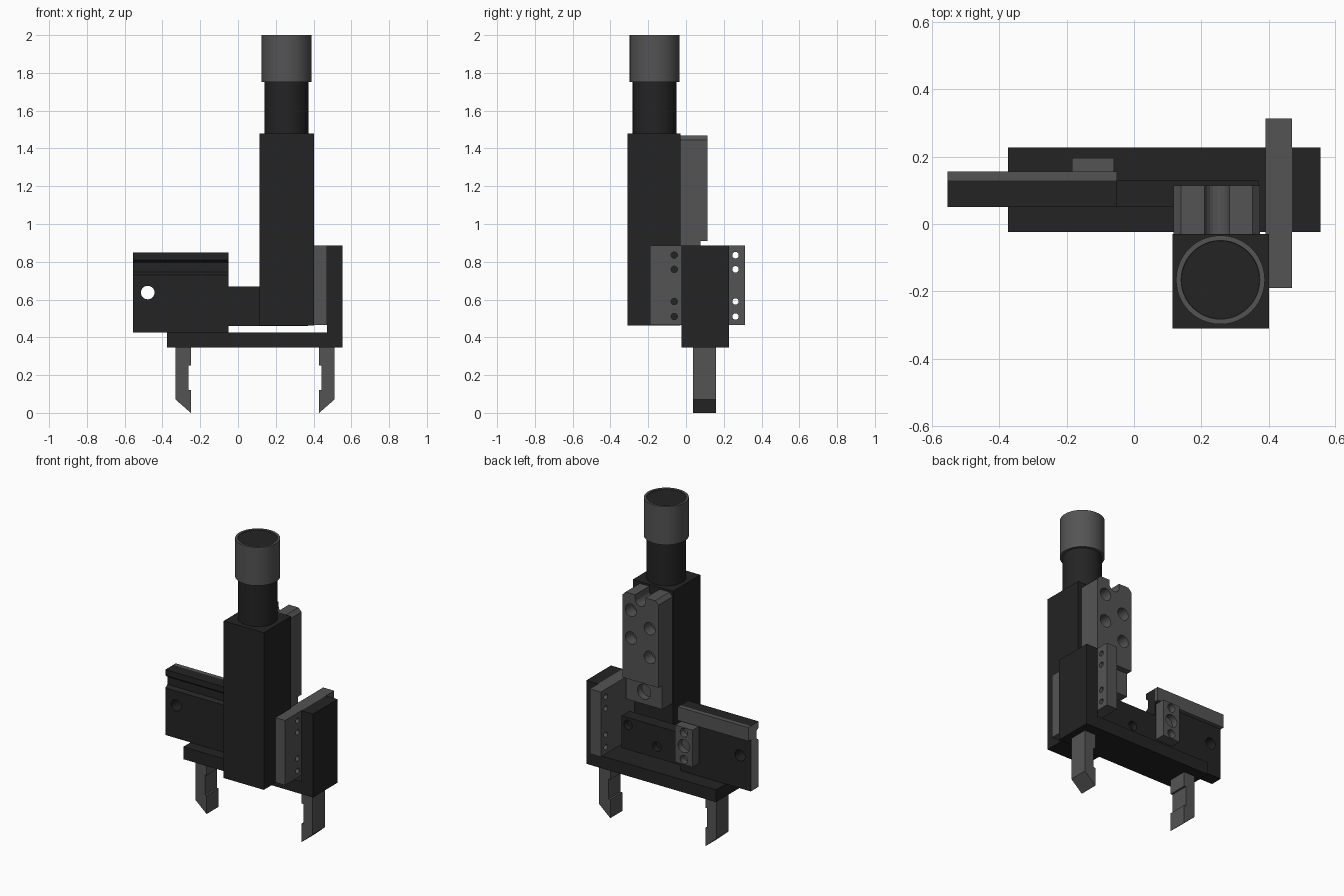
import bpy, bmesh, math
from mathutils import Matrix, Vector

if "Cube" in bpy.data.objects:
    bpy.data.objects.remove(bpy.data.objects["Cube"])


def material(name, v):
    m = bpy.data.materials.new(name)
    m.diffuse_color = (v, v, v, 1)
    m.use_nodes = True
    m.node_tree.nodes["Principled BSDF"].inputs["Base Color"].default_value = m.diffuse_color
    return m


DARK = material("black anodised", 0.017)
GREY = material("grey metal", 0.088)
LIGHT = material("light cut end", 0.2)


def finish(name, bm, mat):
    bmesh.ops.recalc_face_normals(bm, faces=bm.faces)
    me = bpy.data.meshes.new(name)
    bm.to_mesh(me)
    bm.free()
    ob = bpy.data.objects.new(name, me)
    bpy.context.collection.objects.link(ob)
    if mat:
        me.materials.append(mat)
    return ob


def prism(name, pts, axis, lo, hi, mat):
    """Extrude a profile along x (pts are y,z) or y (pts are x,z)."""
    bm = bmesh.new()
    at = (lambda a, b: (lo, a, b)) if axis == 'x' else (lambda a, b: (a, lo, b))
    face = bm.faces.new([bm.verts.new(at(a, b)) for a, b in pts])
    ext = bmesh.ops.extrude_face_region(bm, geom=[face])["geom"]
    off = Vector((hi - lo, 0, 0)) if axis == 'x' else Vector((0, hi - lo, 0))
    bmesh.ops.translate(bm, vec=off, verts=[v for v in ext if isinstance(v, bmesh.types.BMVert)])
    return finish(name, bm, mat)


def box(name, x, y, z, mat):
    return prism(name, [(x[0], z[0]), (x[1], z[0]), (x[1], z[1]), (x[0], z[1])], 'y', y[0], y[1], mat)


def drill(ob, axis, holes, lo, hi):
    """Cut round holes (u, z, radius) along x or y between lo and hi."""
    bm = bmesh.new()
    rot = Matrix.Rotation(math.pi / 2, 4, 'Y' if axis == 'x' else 'X')
    mid = (lo + hi) / 2
    for u, z, r in holes:
        pos = (mid, u, z) if axis == 'x' else (u, mid, z)
        bmesh.ops.create_cone(bm, cap_ends=True, segments=24, radius1=r, radius2=r,
                              depth=hi - lo, matrix=Matrix.Translation(pos) @ rot)
    cutter = finish("hole_cutter", bm, None)
    cutter.hide_render = True
    mod = ob.modifiers.new("holes", 'BOOLEAN')
    mod.operation, mod.solver, mod.object = 'DIFFERENCE', 'EXACT', cutter
    bpy.context.view_layer.objects.active = ob
    bpy.ops.object.modifier_apply(modifier=mod.name)
    bpy.data.objects.remove(cutter)


def lathe(name, prof, centre, mat, n=48):
    """Spin (radius, z) points around a vertical axis; the profile is closed."""
    bm = bmesh.new()
    rings = []
    for i in range(n):
        a = 2 * math.pi * i / n
        rings.append([bm.verts.new((centre[0] + r * math.cos(a), centre[1] + r * math.sin(a), z))
                      for r, z in prof])
    for i in range(n):
        p, q = rings[i], rings[(i + 1) % n]
        for j in range(len(prof)):
            k = (j + 1) % len(prof)
            bm.faces.new((p[j], q[j], q[k], p[k]))
    ob = finish(name, bm, mat)
    smooth(ob)
    return ob


def smooth(ob):
    bpy.ops.object.select_all(action='DESELECT')
    ob.select_set(True)
    bpy.context.view_layer.objects.active = ob
    bpy.ops.object.shade_smooth_by_angle(angle=math.radians(35))


# Column with motor neck and hollow cap
box("column", (0.115, 0.402), (-0.31, -0.03), (0.463, 1.48), DARK)
C = (0.257, -0.166)
bm = bmesh.new()
bmesh.ops.create_cone(bm, cap_ends=True, segments=48, radius1=0.116, radius2=0.116, depth=0.525,
                      matrix=Matrix.Translation((C[0], C[1], 1.7325)))
smooth(finish("motor_neck", bm, DARK))
lathe("motor_cap", [(0.114, 1.752), (0.132, 1.752), (0.132, 2.0), (0.117, 2.0), (0.114, 1.98)], C, GREY)

# L-shaped base with upright
prism("base_bracket", [(-0.375, 0.345), (0.554, 0.345), (0.554, 0.885), (0.47, 0.885),
                       (0.47, 0.425), (-0.375, 0.425)], 'y', -0.024, 0.228, DARK)

# Side plate with two columns of screw holes
side = box("side_plate", (0.391, 0.47), (-0.19, 0.313), (0.465, 0.885), GREY)
drill(side, 'x', [(y, z, 0.017) for y in (-0.062, 0.262) for z in (0.51, 0.59, 0.76, 0.835)], 0.38, 0.48)

# Rear mounting plate: chamfered top corners, U notch, staggered holes
notch = [(0.247 + 0.037 * math.cos(a), 1.44 - 0.037 * math.sin(a))
         for a in [math.pi * i / 10 for i in range(11)]]
prof = ([(0.117, 0.91), (0.375, 0.91), (0.375, 1.445), (0.352, 1.468), (0.284, 1.468)] + notch
        + [(0.21, 1.468), (0.14, 1.468), (0.117, 1.445)])
rear = prism("rear_plate", prof, 'y', -0.03, 0.115, GREY)
drill(rear, 'y', [(0.314, 1.36, 0.04), (0.314, 1.18, 0.04), (0.18, 1.275, 0.04), (0.18, 1.09, 0.04)],
      0.04, 0.15)
foot = box("rear_plate_foot", (0.117, 0.375), (-0.03, 0.076), (0.755, 0.91), GREY)
drill(foot, 'y', [(0.247, 0.835, 0.048)], 0.03, 0.1)

# Horizontal bar behind the column
bar = box("cross_bar", (-0.05, 0.37), (0.05, 0.13), (0.46, 0.668), DARK)
drill(bar, 'y', [(0.118, 0.535, 0.03), (0.325, 0.62, 0.03)], 0.09, 0.15)

# Slide block with front groove, light cut end and through hole
block = prism("slide_block", [(0.05, 0.425), (0.13, 0.425), (0.13, 0.848), (0.05, 0.848),
                              (0.05, 0.81), (0.07, 0.795), (0.07, 0.745), (0.05, 0.73)],
              'x', -0.555, -0.05, DARK)
drill(block, 'y', [(-0.478, 0.637, 0.036)], 0.0, 0.2)
block.data.materials.append(LIGHT)
rail = box("slide_rail", (-0.555, -0.05), (0.13, 0.156), (0.76, 0.848), GREY)
rail.data.materials.append(LIGHT)
for ob in (block, rail):
    for p in ob.data.polygons:
        if p.normal.x < -0.9 and p.center.x < -0.55:
            p.material_index = 1

# Small connector on the back of the slide block
conn = box("rear_connector", (-0.185, -0.06), (0.13, 0.196), (0.508, 0.748), GREY)
drill(conn, 'y', [(-0.122, 0.715, 0.027), (-0.122, 0.628, 0.042), (-0.122, 0.541, 0.027)], 0.155, 0.22)

# Gripper fingers, mirrored about x = 0.09
finger = [(0.42, 0.345), (0.42, 0.0), (0.34, 0.0), (0.34, 0.12), (0.353, 0.12), (0.353, 0.25),
          (0.34, 0.25), (0.34, 0.345)]
finger[1:2] = [(0.42, 0.07)]
finger[2] = (0.34, 0.0)
for name, s in (("right_finger", 1), ("left_finger", -1)):
    prism(name, [(0.09 + s * u, z) for u, z in finger], 'y', 0.036, 0.16, GREY)
